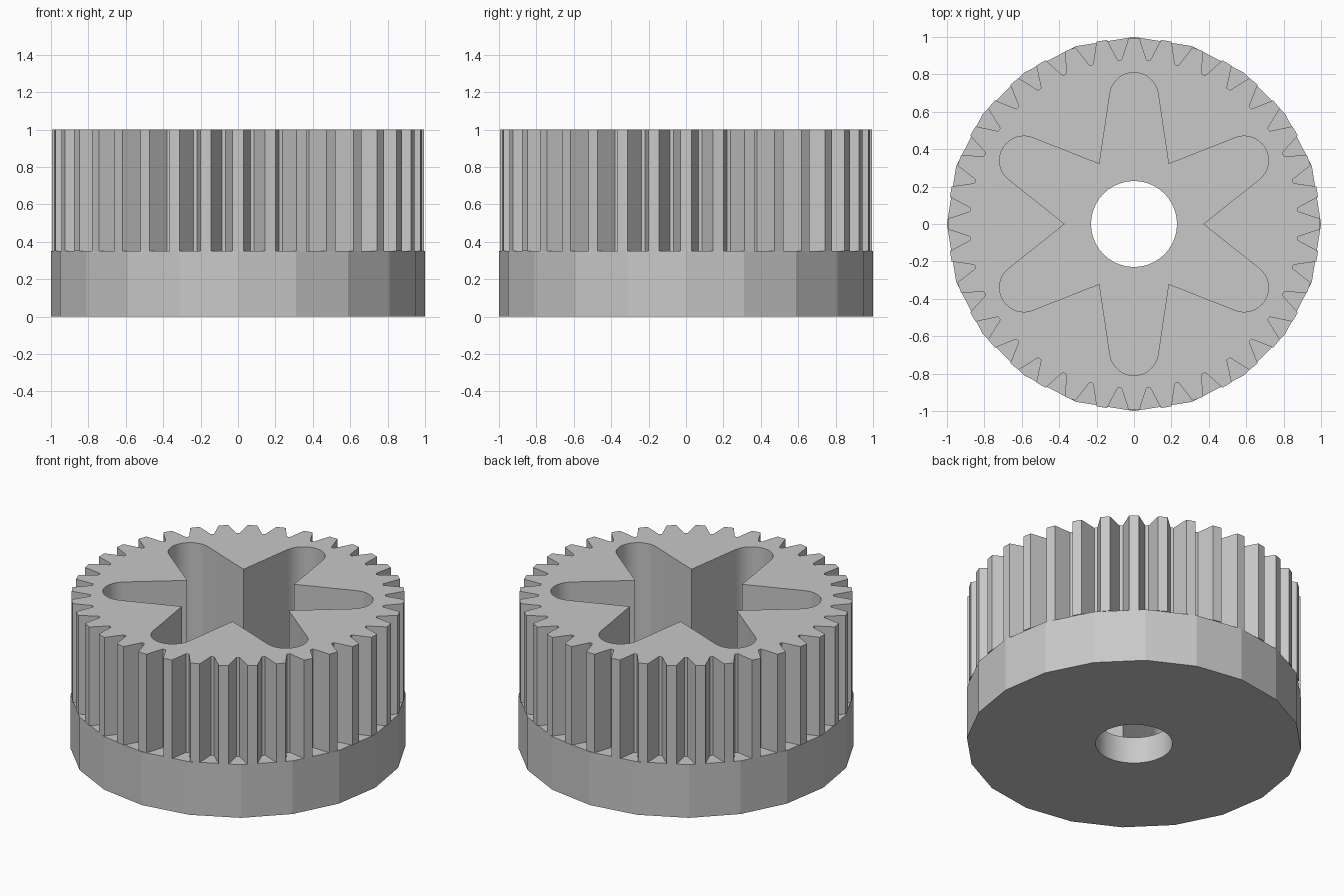
import bpy, bmesh
from math import sin, cos, radians

cube = bpy.data.objects.get("Cube")
if cube:
    bpy.data.objects.remove(cube, do_unlink=True)

GREY = (0.58, 0.58, 0.58, 1.0)
FLANGE_TOP, FLOOR, TOP = 0.35, 0.175, 1.0

metal = bpy.data.materials.new("plain grey")
metal.use_nodes = True
metal.diffuse_color = GREY
metal.node_tree.nodes["Principled BSDF"].inputs["Base Color"].default_value = GREY


def polar(radius, degrees):
    return radius * cos(radians(degrees)), radius * sin(radians(degrees))


def circle(radius, sides):
    return [polar(radius, 360 * i / sides) for i in range(sides)]


def gear_outline(teeth, root, tip):
    """Straight-flanked teeth with a narrow flat tip and a narrow root."""
    step = 360 / teeth
    pts = []
    for i in range(teeth):
        a = i * step
        pts += [polar(root, a - 4.35), polar(tip, a - 1.65),
                polar(tip, a + 1.65), polar(root, a + 4.35)]
    return pts


def star_outline(arms, inner, centre, radius):
    """Tapered arms with round ends, meeting at sharp inner corners."""
    step = 360 / arms
    pts = []
    for i in range(arms):
        a = 90 + i * step
        pts.append(polar(inner, a - step / 2))
        cx, cy = polar(centre, a)
        for k in range(17):
            x, y = polar(radius, a - 82 + 164 * k / 16)
            pts.append((cx + x, cy + y))
    return pts


def prism(name, outline, z0, z1):
    bm = bmesh.new()
    face = bm.faces.new([bm.verts.new((x, y, z0)) for x, y in outline])
    top = bmesh.ops.extrude_face_region(bm, geom=[face])["geom"]
    verts = [v for v in top if isinstance(v, bmesh.types.BMVert)]
    bmesh.ops.translate(bm, verts=verts, vec=(0, 0, z1 - z0))
    bmesh.ops.recalc_face_normals(bm, faces=bm.faces)
    mesh = bpy.data.meshes.new(name)
    bm.to_mesh(mesh)
    bm.free()
    mesh.materials.append(metal)
    obj = bpy.data.objects.new(name, mesh)
    bpy.context.collection.objects.link(obj)
    return obj


def activate(obj):
    bpy.ops.object.select_all(action="DESELECT")
    obj.select_set(True)
    bpy.context.view_layer.objects.active = obj


def cut(obj, cutter):
    mod = obj.modifiers.new("cut", "BOOLEAN")
    mod.operation = "DIFFERENCE"
    mod.solver = "EXACT"
    mod.object = cutter
    activate(obj)
    bpy.ops.object.modifier_apply(modifier=mod.name)


# Solid parts: faceted flange below, toothed ring above
flange = prism("base_flange", circle(1.0, 20), 0, FLANGE_TOP)
gear = prism("toothed_ring", gear_outline(36, 0.88, 0.995), FLANGE_TOP, TOP)

# Star-shaped recess through the gear and half of the flange, plus axle hole
star = prism("star_cutter", star_outline(6, 0.37, 0.68, 0.13), FLOOR, TOP + 0.2)
bore = prism("bore_cutter", circle(0.23, 40), -0.2, FLANGE_TOP)
gear_star = prism("gear_star_cutter", star_outline(6, 0.37, 0.68, 0.13), 0, TOP + 0.2)
cut(flange, star)
cut(flange, bore)
cut(gear, gear_star)
for helper in (star, bore, gear_star):
    bpy.data.objects.remove(helper, do_unlink=True)

# Smooth only the fine curves, keeping flange facets and teeth crisp
for part in (flange, gear):
    activate(part)
    bpy.ops.object.shade_smooth_by_angle(angle=radians(14))
